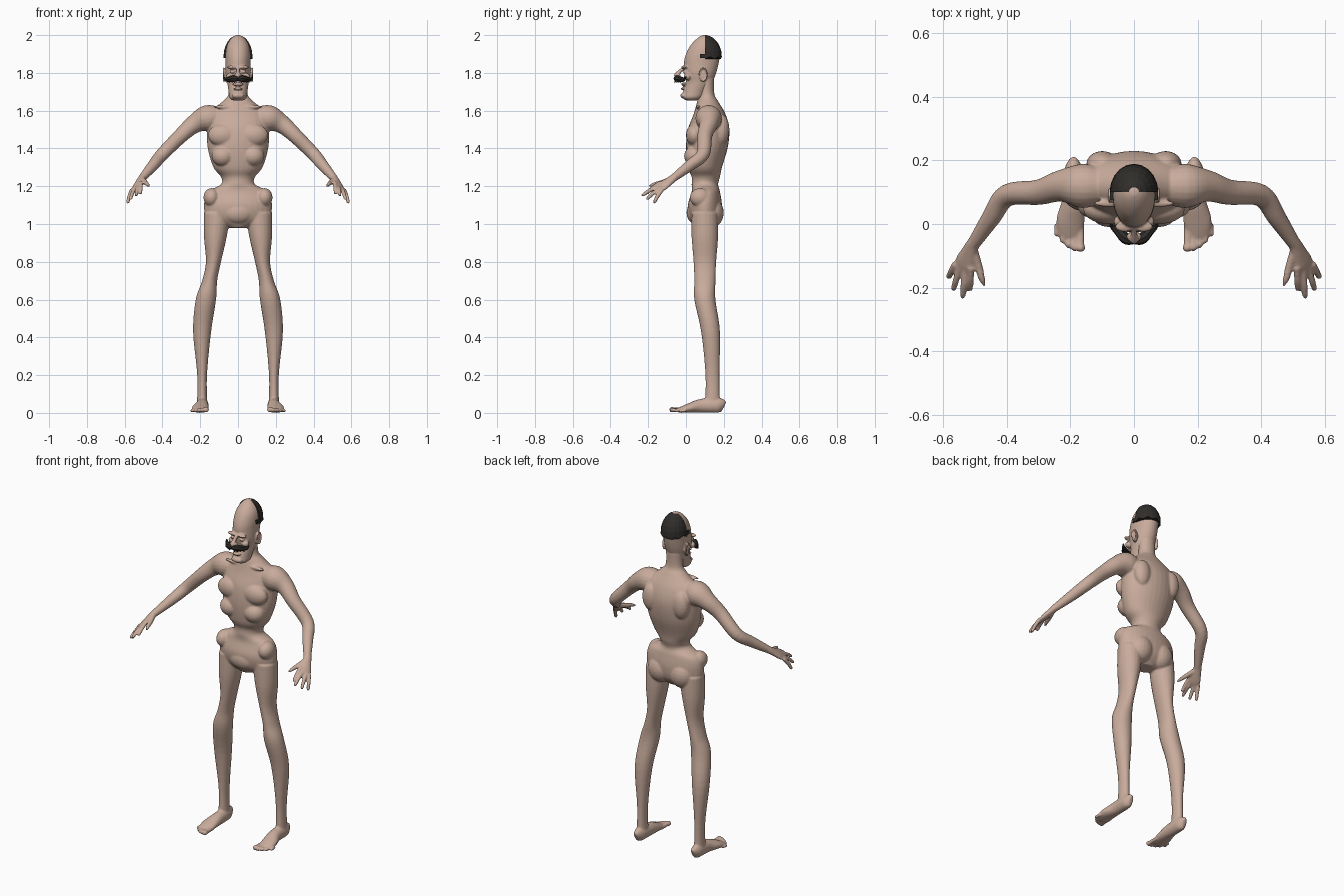
import bpy, bmesh, math
from mathutils import Vector, Matrix

if "Cube" in bpy.data.objects:
    bpy.data.objects.remove(bpy.data.objects["Cube"])


def material(name, colour):
    mat = bpy.data.materials.new(name)
    mat.use_nodes = True
    mat.diffuse_color = (*colour, 1)
    shader = mat.node_tree.nodes["Principled BSDF"]
    shader.inputs["Base Color"].default_value = (*colour, 1)
    shader.inputs["Roughness"].default_value = 0.7
    return mat


skin = material("skin tan", (0.58, 0.41, 0.33))
dark = material("hair dark brown", (0.03, 0.027, 0.024))


def spline(rows, steps=5):
    """Catmull-Rom interpolation through rows of equal length."""
    rows = [Vector(row) for row in rows]
    padded = [rows[0], *rows, rows[-1]]
    smooth = []
    for before, start, end, after in zip(padded, padded[1:], padded[2:], padded[3:]):
        for step in range(steps):
            t = step / steps
            smooth.append(start + (end - before) * t / 2
                          + (before - start * 2.5 + end * 2 - after / 2) * t ** 2
                          + (start * 3 - before - end * 3 + after) * t ** 3 / 2)
    return smooth + [rows[-1]]


def loft(bm, rows, side=(1, 0, 0), level=False, sides=20):
    """Closed skin through rows of position, half width and half depth."""
    rows = spline(rows)
    points = [Vector(row[:3]) for row in rows]
    rings = []
    for i, (point, row) in enumerate(zip(points, rows)):
        along = points[min(i + 1, len(points) - 1)] - points[max(i - 1, 0)]
        along = Vector((0, 0, 1)) if level else along.normalized()
        across = Vector(side)
        across = (across - along * across.dot(along)).normalized()
        out = along.cross(across)
        width, depth = (max(size, 0.002) for size in row[3:])
        rings.append([bm.verts.new(point + across * width * math.cos(angle)
                                   + out * depth * math.sin(angle))
                      for angle in (math.tau * k / sides for k in range(sides))])
    for low, high in zip(rings, rings[1:]):
        for k in range(sides):
            nxt = (k + 1) % sides
            bm.faces.new((low[k], low[nxt], high[nxt], high[k]))
    bm.faces.new(reversed(rings[0]))
    bm.faces.new(rings[-1])


def tube(bm, path, widths, depths=None, **options):
    """Limb along a path; round unless depths are given."""
    rows = [(*p, w, d) for p, w, d in zip(path, widths, depths or widths)]
    loft(bm, rows, **options)


def stack(bm, rows):
    """Upright form from rows of height, front, back and half width."""
    loft(bm, [(0, (front + back) / 2, z, width, (back - front) / 2)
              for z, front, back, width in rows], level=True, sides=32)


def blob(bm, centre, radii):
    place = Matrix.Translation(centre) @ Matrix.Diagonal((*radii, 1))
    bmesh.ops.create_uvsphere(bm, u_segments=20, v_segments=12, radius=1, matrix=place)


def everything(bm):
    return bm.verts[:] + bm.edges[:] + bm.faces[:]


def mirror(bm):
    copy = bmesh.ops.duplicate(bm, geom=everything(bm))["geom"]
    verts = [item for item in copy if isinstance(item, bmesh.types.BMVert)]
    bmesh.ops.scale(bm, vec=(-1, 1, 1), verts=verts)


def finish(bm, name, mat, voxel=None):
    bmesh.ops.recalc_face_normals(bm, faces=bm.faces)
    mesh = bpy.data.meshes.new(name)
    bm.to_mesh(mesh)
    bm.free()
    mesh.materials.append(mat)
    part = bpy.data.objects.new(name, mesh)
    bpy.context.collection.objects.link(part)
    if voxel:  # fuse overlapping forms into one smooth skin
        fuse = part.modifiers.new("fuse", "REMESH")
        fuse.mode = "VOXEL"
        fuse.voxel_size = voxel
        fuse.use_smooth_shade = True
        soften = part.modifiers.new("soften", "SMOOTH")
        soften.factor = 0.5
        soften.iterations = 6


# Body: the left limbs come first and are then mirrored
bm = bmesh.new()

# Leg, deeper than it is wide
leg_path = [(.11, .1, 1.06), (.12, .1, .93), (.13, .1, .8), (.15, .1, .7), (.17, .1, .6),
            (.19, .13, .43), (.19, .14, .2), (.19, .14, .03)]
leg_widths = [.07, .06, .04, .04, .054, .048, .026, .028]
leg_depths = [.07, .07, .06, .056, .056, .05, .037, .04]
tube(bm, leg_path, leg_widths, leg_depths, level=True)

# Foot, as thick as its centre is high so that the sole rests on the ground
foot_path = [(.19, .2, .03), (.19, .17, .04), (.19, .08, .037), (.2, .01, .024), (.2, -.04, .013)]
tube(bm, foot_path, [.012, .03, .035, .045, .036], [height for x, y, height in foot_path])

# Toes, shrinking outward from the big toe
for toe in range(5):
    x = .168 + .019 * toe
    tip = -.088 + .003 * toe ** 2
    size = .015 - .0015 * toe
    tube(bm, [(x, y, size + .002) for y in (0, tip + .03, tip + .01, tip)],
         [size * scale for scale in (.8, .8, 1, .4)], sides=10)

# Arm
wrist = Vector((.51, -.07, 1.24))
arm_path = [(.08, .12, 1.56), (.16, .12, 1.56), (.23, .12, 1.53), (.3, .1, 1.47),
            (.4, .09, 1.37), (.45, .02, 1.31), wrist]
tube(bm, arm_path, [.05, .07, .05, .04, .035, .03, .02], side=(0, 1, 0))

# Palm, fingers and thumb
knuckles = Vector((.54, -.14, 1.19))
spread = Vector((.026, .008, -.019))
palm_path = [wrist.lerp(knuckles, t) for t in (-.2, .3, .8, 1.1)]
tube(bm, palm_path, [.02, .028, .036, .026], [.02, .018, .015, .01], side=spread)
tips = [(.516, -.21, 1.16), (.54, -.235, 1.15), (.57, -.21, 1.13), (.585, -.17, 1.11)]
for finger, tip in enumerate(tips):
    base = knuckles + spread * (finger / 1.5 - 1)
    path = [base.lerp(Vector(tip), t) for t in (-.2, .5, .9, 1)]
    path[1].z += .006
    tube(bm, path, [.011, .011, .009, .004], side=spread, sides=10)
tube(bm, [wrist, (.49, -.13, 1.22), (.48, -.17, 1.21), (.47, -.195, 1.2)],
     [.015, .013, .011, .005], sides=10)

# Paired muscles and bones
blob(bm, centre=(.07, .135, 1.06), radii=(.075, .065, .08))  # buttock
blob(bm, centre=(.14, .075, 1.14), radii=(.043, .055, .05))  # hip bone
blob(bm, centre=(.1, .19, 1.5), radii=(.05, .04, .08))       # shoulder blade
blob(bm, centre=(.08, .045, 1.47), radii=(.08, .045, .06))   # chest muscle
blob(bm, centre=(.08, .045, 1.36), radii=(.06, .055, .055))  # lower ribs
blob(bm, centre=(.07, .065, 1.62), radii=(.06, .012, .01))   # collar bone
mirror(bm)

# Torso with a pinched waist, rising into the neck
stack(bm, [(.98, .05, .14, .05), (1.03, .02, .18, .16), (1.1, .01, .19, .18),
           (1.17, .03, .18, .16), (1.21, .03, .17, .09), (1.25, .03, .18, .09),
           (1.3, .01, .19, .13), (1.4, 0, .22, .16), (1.5, .01, .23, .165),
           (1.58, .04, .21, .16), (1.65, .06, .17, .08), (1.69, .07, .15, .05),
           (1.78, .06, .15, .05)])
blob(bm, centre=(0, .05, 1.06), radii=(.085, .047, .06))     # groin
finish(bm, "body", skin, voxel=.005)

# Head: paired features first
bm = bmesh.new()
blob(bm, centre=(.03, -.008, 1.83), radii=(.03, .017, .009))    # brow
blob(bm, centre=(.03, -.004, 1.806), radii=(.014, .014, .01))   # eye
blob(bm, centre=(.042, .008, 1.78), radii=(.022, .02, .018))    # cheek bone
blob(bm, centre=(.014, -.04, 1.785), radii=(.009, .013, .009))  # nostril
blob(bm, centre=(.068, .09, 1.785), radii=(.009, .02, .033))    # ear
turns = [math.radians(degrees) for degrees in range(-90, 181, 45)]
ear_rim = [(.076, .09 + .02 * math.cos(turn), 1.79 + .034 * math.sin(turn)) for turn in turns]
tube(bm, ear_rim, [.005] * len(ear_rim), sides=8)
mirror(bm)

# Tall skull, jaw and the features on the centre line
stack(bm, [(1.655, 0, .06, .03), (1.67, -.02, .09, .046), (1.7, -.015, .11, .05),
           (1.75, 0, .14, .057), (1.8, -.01, .16, .065), (1.86, -.01, .175, .066),
           (1.9, 0, .18, .066), (1.94, .02, .17, .06), (1.97, .045, .155, .046),
           (1.99, .07, .13, .028), (2, .09, .11, .01)])
tube(bm, [(0, 0, 1.835), (0, -.03, 1.81), (0, -.05, 1.787), (0, -.06, 1.778)],
     [.01, .01, .014, .006], sides=12)                          # nose
blob(bm, centre=(0, -.012, 1.74), radii=(.03, .014, .009))      # upper lip
blob(bm, centre=(0, -.014, 1.716), radii=(.026, .014, .007))    # lower lip
blob(bm, centre=(0, -.012, 1.68), radii=(.034, .017, .016))     # chin
finish(bm, "head", skin, voxel=.0035)

# Hair: rear quarter of a dome with a ragged hem and a tab at each temple
bm = bmesh.new()
blob(bm, centre=(0, .1, 1.885), radii=(.077, .09, .115))
hem_height = 1.89
for point, outward in (((0, .1, 0), (0, -1, 0)), ((0, 0, hem_height), (0, 0, -1))):
    bmesh.ops.bisect_plane(bm, geom=everything(bm), plane_co=point, plane_no=outward,
                           clear_outer=True)
    bmesh.ops.holes_fill(bm, edges=[edge for edge in bm.edges if edge.is_boundary])
hem = [vert for vert in bm.verts if vert.co.z < hem_height + .002]
for i, vert in enumerate(sorted(hem, key=lambda vert: vert.co.x)):
    vert.co.z -= .016 if i % 2 else .004
for side in (1, -1):
    tab = Matrix.Translation((side * .068, .095, hem_height))
    bmesh.ops.create_cube(bm, size=1, matrix=tab @ Matrix.Diagonal((.014, .04, .022, 1)))
finish(bm, "hair", dark)

# Moustache: tapered halves with curled ends and stray tufts
bm = bmesh.new()
tube(bm, [(0, -.052, 1.768), (.025, -.046, 1.77), (.05, -.022, 1.765), (.066, -.01, 1.766),
          (.075, 0, 1.78)], [.012, .018, .014, .009, .003], side=(0, 1, 0), sides=8)
for tuft in range(4):
    root = Vector((.012 + .014 * tuft, -.055 + .01 * tuft, 1.768))
    tube(bm, [root, root + Vector((.006, -.004, -.02))], [.009, .002], sides=6)
mirror(bm)
finish(bm, "moustache", dark)
